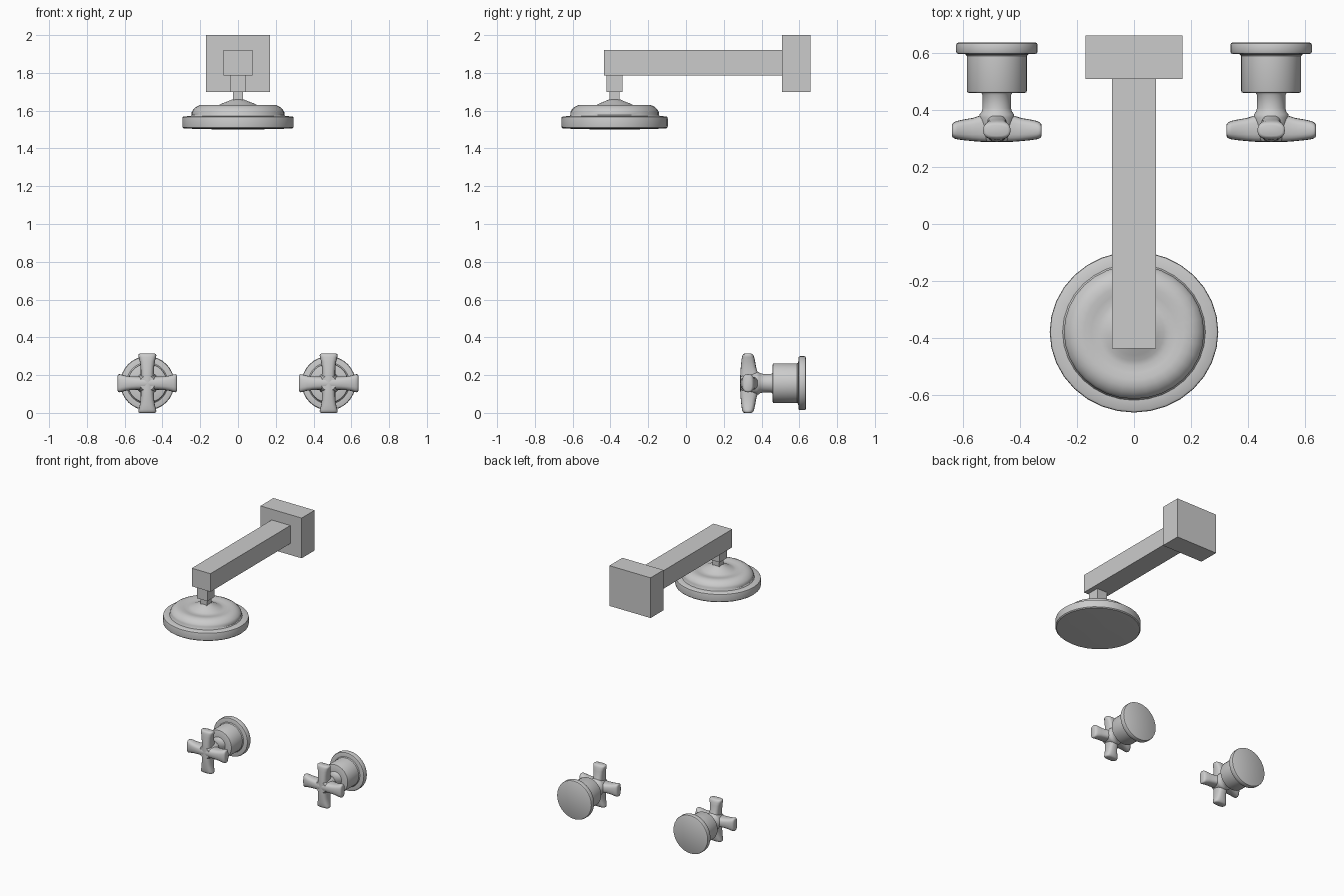
import bpy, bmesh, math
from mathutils import Matrix, Vector

if "Cube" in bpy.data.objects:
    bpy.data.objects.remove(bpy.data.objects["Cube"])


def finish(bm, name, smooth=True, angle=35):
    bmesh.ops.recalc_face_normals(bm, faces=bm.faces)
    me = bpy.data.meshes.new(name)
    bm.to_mesh(me)
    bm.free()
    ob = bpy.data.objects.new(name, me)
    bpy.context.collection.objects.link(ob)
    if smooth:
        bpy.ops.object.select_all(action='DESELECT')
        ob.select_set(True)
        bpy.context.view_layer.objects.active = ob
        bpy.ops.object.shade_smooth_by_angle(angle=math.radians(angle))
    return ob


def loft(bm, rings):
    """Skin a list of equal-length point rings and cap both ends."""
    vs = [[bm.verts.new(p) for p in ring] for ring in rings]
    n = len(vs[0])
    for a, b in zip(vs, vs[1:]):
        for i in range(n):
            j = (i + 1) % n
            bm.faces.new((a[i], a[j], b[j], b[i]))
    bm.faces.new(vs[0])
    bm.faces.new(vs[-1])


def lathe(name, profile, matrix, n=32):
    """Turn (radius, height) points round local z."""
    bm = bmesh.new()
    loft(bm, [[matrix @ Vector((r * math.cos(2 * math.pi * i / n),
                                r * math.sin(2 * math.pi * i / n), h))
               for i in range(n)] for r, h in profile])
    return finish(bm, name)


def box(name, lo, hi):
    bm = bmesh.new()
    lo, hi = Vector(lo), Vector(hi)
    bmesh.ops.create_cube(bm, size=1, matrix=Matrix.Translation((lo + hi) / 2)
                          @ Matrix.Diagonal((*(hi - lo), 1)))
    return finish(bm, name, smooth=False)


# Wall block, square arm and stepped square connector
box("wall_block", (-.17, .507, 1.70), (.17, .66, 2.0))
box("shower_arm", (-.077, -.435, 1.785), (.077, .52, 1.92))
box("connector_upper", (-.042, -.422, 1.70), (.042, -.336, 1.79))
box("connector_lower", (-.027, -.406, 1.645), (.027, -.352, 1.705))

# Shower head: flat rim, rounded upper ring, shallow dip and centre cone
head_profile = [(.07, 1.5), (.20, 1.503), (.27, 1.505), (.287, 1.506), (.294, 1.512),
                (.295, 1.52), (.295, 1.558), (.293, 1.566), (.286, 1.57), (.25, 1.571),
                (.245, 1.578), (.245, 1.592), (.238, 1.605), (.222, 1.62), (.20, 1.63),
                (.175, 1.631), (.15, 1.627), (.125, 1.624), (.105, 1.628), (.085, 1.638),
                (.05, 1.651), (.03, 1.66)]
lathe("shower_head", head_profile,
      Matrix.Translation((0, -.378, 0)) @ Matrix.Diagonal((1, .955, 1, 1)))

# Handle body profile: flange, collar, stem and flared hub; height = -y
body_profile = [(.135, -.635), (.141, -.632), (.143, -.626), (.143, -.604), (.140, -.597),
                (.133, -.595), (.110, -.594), (.105, -.588), (.105, -.466), (.103, -.461),
                (.098, -.459), (.054, -.458), (.050, -.452), (.050, -.405), (.053, -.393),
                (.060, -.384), (.062, -.372), (.056, -.34), (.048, -.30), (.04, -.289)]
# Cross arm sections: distance, half width, front y, back y
arm_sections = [(0, .035, .287, .388), (.04, .035, .287, .386), (.06, .035, .288, .379),
                (.085, .036, .290, .371), (.115, .040, .293, .366), (.138, .046, .296, .361),
                (.148, .048, .299, .357), (.154, .046, .303, .352), (.157, .039, .309, .346)]


def section(d, w, y0, y1, n=20):
    pts = []
    for i in range(n):
        t = 2 * math.pi * i / n
        c, s = math.cos(t), math.sin(t)
        pts.append(Vector((d, (y0 + y1) / 2 + (y1 - y0) / 2 * math.copysign(abs(s) ** .7, s),
                           w * math.copysign(abs(c) ** .7, c))))
    return pts


for side, x in (("left", -.48), ("right", .48)):
    place = Matrix.Translation((x, 0, .157))
    # Turned valve body
    lathe(side + "_valve_body", body_profile, place @ Matrix.Rotation(math.pi / 2, 4, 'X'))
    # Four flared cross arms
    bm = bmesh.new()
    for k in range(4):
        m = place @ Matrix.Rotation(k * math.pi / 2, 4, 'Y')
        loft(bm, [[m @ p for p in section(*s)] for s in arm_sections])
    finish(bm, side + "_cross_handle", angle=50)
